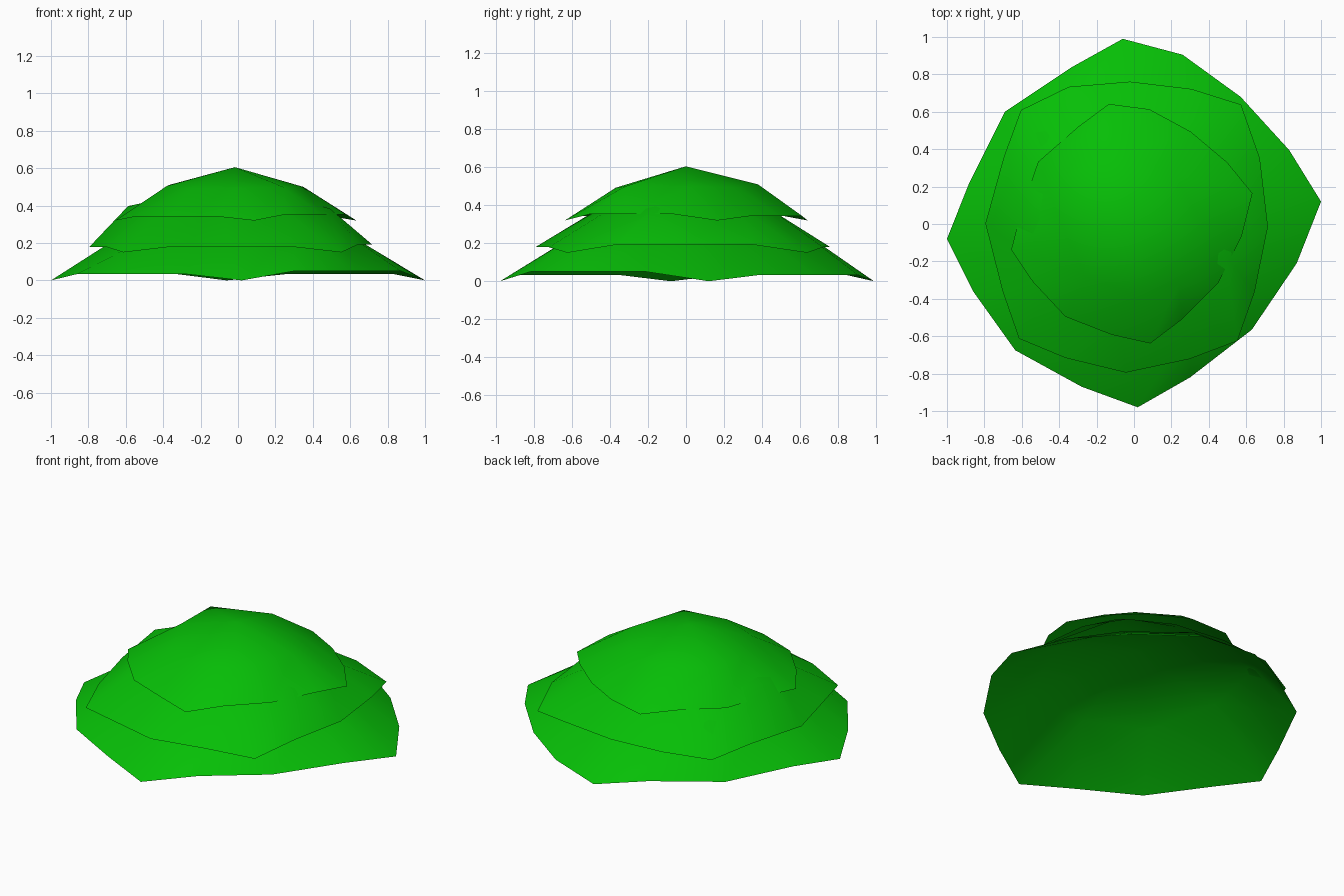
import bpy
import bmesh
from math import radians
from mathutils import Matrix

# Remove the default cube only
cube = bpy.data.objects.get("Cube")
if cube:
    bpy.data.objects.remove(cube, do_unlink=True)

# Single leaf colour
leaf_green = bpy.data.materials.new("leaf_green")
leaf_green.use_nodes = True
colour = (0.002, 0.52, 0.002, 1.0)
leaf_green.diffuse_color = colour
shader = leaf_green.node_tree.nodes["Principled BSDF"]
shader.inputs["Base Color"].default_value = colour
shader.inputs["Roughness"].default_value = 0.8

# Rim outline, clockwise; every fourth point is a drooping tip
rim = [
    (-0.06, 0.99), (0.26, 0.905), (0.57, 0.68), (0.83, 0.395),
    (1.0, 0.12), (0.87, -0.21), (0.63, -0.565), (0.30, -0.82),
    (0.02, -0.98), (-0.28, -0.87), (-0.635, -0.675), (-0.86, -0.36),
    (-1.0, -0.08), (-0.885, 0.21), (-0.69, 0.60), (-0.33, 0.84),
]
# Uneven eight-point shoulder below the apex
shoulder = [
    (0.045, 0.576, 0.288), (0.39, 0.355, 0.263), (0.547, -0.026, 0.273),
    (0.313, -0.531, 0.273), (-0.088, -0.555, 0.262), (-0.43, -0.372, 0.254),
    (-0.56, 0.043, 0.281), (-0.49, 0.463, 0.288),
]
apex = (-0.01, 0.0, 0.433)


def rim_height(i):
    """Tips touch the base; one quarter lifts a little more."""
    if i % 4 == 0:
        return 0.0
    return 0.05 if 4 < i < 8 else 0.034


def leaf_tier(name, scale, turn, base, shift):
    """Open, smooth dome, scaled and turned to vary each tier."""
    bm = bmesh.new()
    low = [bm.verts.new((x, y, rim_height(i))) for i, (x, y) in enumerate(rim)]
    high = [bm.verts.new(p) for p in shoulder]
    top = bm.verts.new(apex)

    # Two rim edges feed each shoulder point, then a fan to the apex
    for j, inner in enumerate(high):
        a, b, c = (low[(2 * j + k) % len(low)] for k in range(3))
        following = high[(j + 1) % len(high)]
        bm.faces.new((b, a, inner))
        bm.faces.new((c, b, inner))
        bm.faces.new((c, inner, following))
        bm.faces.new((following, inner, top))

    for face in bm.faces:
        face.smooth = True
    bm.transform(Matrix.Translation((shift, 0, base))
                 @ Matrix.Rotation(radians(turn), 4, 'Z')
                 @ Matrix.Scale(scale, 4))
    mesh = bpy.data.meshes.new(name)
    bm.to_mesh(mesh)
    bm.free()
    mesh.materials.append(leaf_green)
    bpy.context.collection.objects.link(bpy.data.objects.new(name, mesh))


# Three stacked tiers of foliage
leaf_tier("lower_leaf_tier", 1.0, 0, 0.0, 0.0)
leaf_tier("middle_leaf_tier", 0.858, 40.8, 0.15, -0.01)
leaf_tier("upper_leaf_tier", 0.659, 7.5, 0.32, -0.01)
